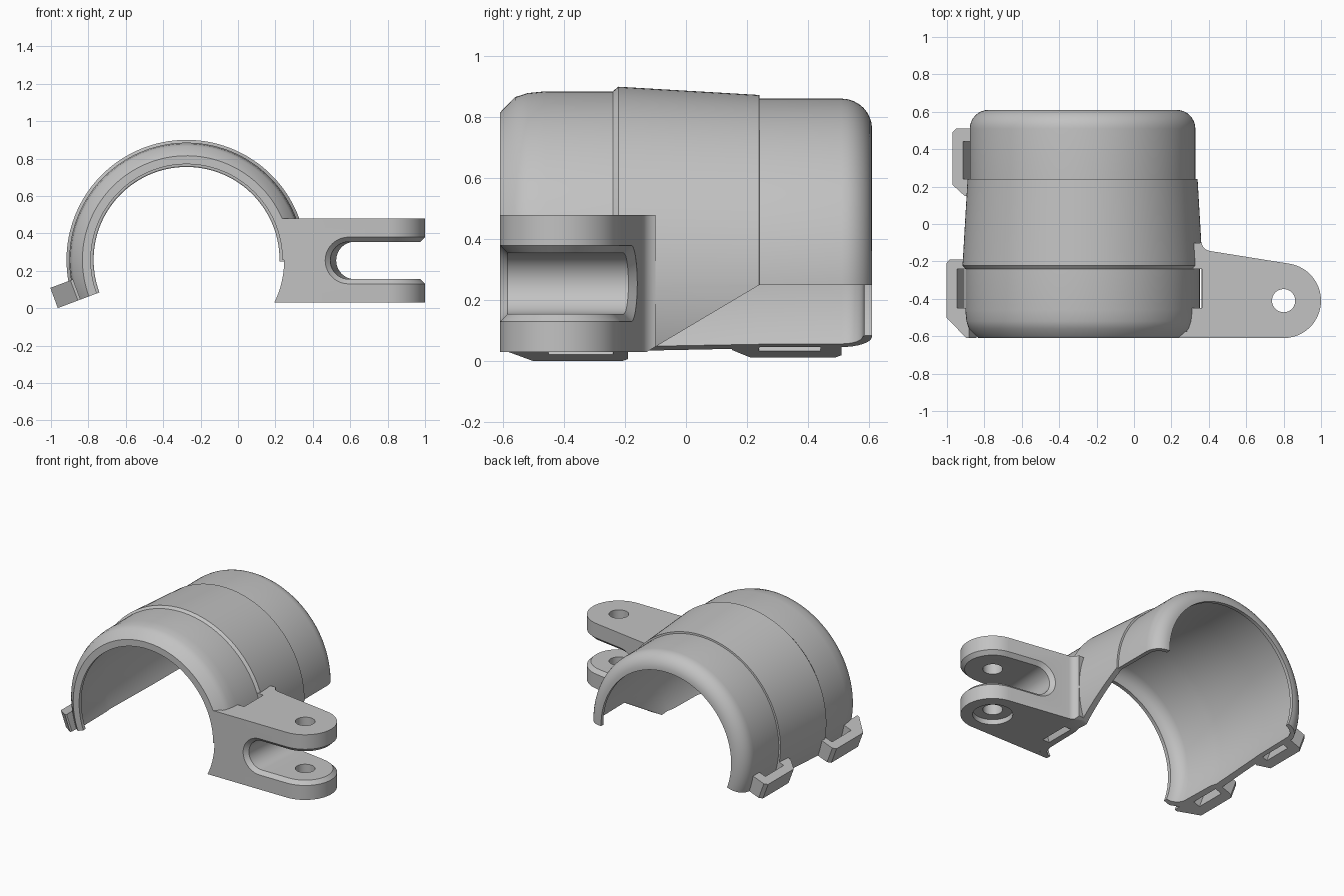
import bpy, bmesh
from math import sin, cos, radians
from mathutils import Matrix, Vector

if "Cube" in bpy.data.objects:
    bpy.data.objects.remove(bpy.data.objects["Cube"])

CX, CZ = -0.275, 0.258      # axis of the half ring

grey = bpy.data.materials.new("plain grey")
grey.use_nodes = True
grey.diffuse_color = (0.54, 0.54, 0.54, 1)
grey.node_tree.nodes["Principled BSDF"].inputs["Base Color"].default_value = (0.54, 0.54, 0.54, 1)


def make(name, bm):
    bmesh.ops.recalc_face_normals(bm, faces=bm.faces)
    mesh = bpy.data.meshes.new(name)
    bm.to_mesh(mesh)
    bm.free()
    mesh.materials.append(grey)
    obj = bpy.data.objects.new(name, mesh)
    bpy.context.collection.objects.link(obj)
    return obj


def prism(name, pts, a, b, axes):
    """Extrude a 2D outline from a to b; axes gives outline u, v and depth directions."""
    u, v, d = (Vector(x) for x in axes)
    bm = bmesh.new()
    low = [bm.verts.new(u * p + v * q + d * a) for p, q in pts]
    high = [bm.verts.new(u * p + v * q + d * b) for p, q in pts]
    bm.faces.new(low)
    bm.faces.new(high)
    n = len(pts)
    for i in range(n):
        j = (i + 1) % n
        bm.faces.new((low[i], low[j], high[j], high[i]))
    return make(name, bm)


X, Y, Z = (1, 0, 0), (0, 1, 0), (0, 0, 1)
XY, XZ, YZ = (X, Y, Z), (X, Z, Y), (Y, Z, X)


def arc(cx, cy, r, start, end, n):
    return [(cx + r * cos(radians(start + (end - start) * i / n)),
             cy + r * sin(radians(start + (end - start) * i / n))) for i in range(n + 1)]


def circle(cx, cy, r, n):
    return arc(cx, cy, r, 0, 360, n)[:-1]


def cut(obj, cutter):
    cutter.hide_render = True
    mod = obj.modifiers.new("cut", 'BOOLEAN')
    mod.operation = 'DIFFERENCE'
    mod.solver = 'EXACT'
    mod.object = cutter
    bpy.context.view_layer.objects.active = obj
    bpy.ops.object.modifier_apply(modifier=mod.name)
    bpy.data.objects.remove(cutter)


def smooth(obj, angle=32):
    bpy.ops.object.select_all(action='DESELECT')
    obj.select_set(True)
    bpy.context.view_layer.objects.active = obj
    bpy.ops.object.shade_smooth_by_angle(angle=radians(angle))


def side_cutter():
    # underside trim: low under the lug, rising to the ring axis at the back
    return prism("trim", [(-0.8, 0.03), (-0.13, 0.03), (0.24, 0.25), (0.8, 0.25),
                          (0.8, -0.4), (-0.8, -0.4)], -0.1, 1.2, YZ)


# Half ring: thin-walled profile of (y, radius) swept around the axis
profile = [(-0.61, 0.512), (-0.61, 0.557), (-0.56, 0.608), (-0.52, 0.621), (-0.46, 0.627),
           (-0.24, 0.627), (-0.222, 0.642), (0.24, 0.615), (0.241, 0.603)]
profile += arc(0.51, 0.503, 0.10, 90, 0, 8)
profile += [(0.61, 0.497), (0.585, 0.497)] + arc(0.51, 0.503, 0.07, 0, 90, 8)
profile += [(0.24, 0.577), (-0.20, 0.600), (-0.25, 0.590), (-0.50, 0.585),
            (-0.545, 0.570), (-0.575, 0.540), (-0.585, 0.512)]
START, END, STEPS = 200.5, -32, 96
bm = bmesh.new()
rings = []
for i in range(STEPS + 1):
    a = radians(START + (END - START) * i / STEPS)
    rings.append([bm.verts.new((CX + r * cos(a), y, CZ + r * sin(a))) for y, r in profile])
for p, q in zip(rings, rings[1:]):
    for k in range(len(profile)):
        m = (k + 1) % len(profile)
        bm.faces.new((p[k], p[m], q[m], q[k]))
bm.faces.new(rings[0])
bm.faces.new(rings[-1])
ring = make("half_ring", bm)
cut(ring, side_cutter())
cut(ring, prism("lip_trim", [(CX, CZ)] + arc(CX, CZ, 0.522, -90, 0, 32), -0.8, -0.5, XZ))
smooth(ring)

# Forked lug
outline = [(0.1, -0.61)] + arc(0.8, -0.41, 0.2, -90, 80, 24)
outline += arc(0.415, -0.09, 0.055, -100, -170, 8) + [(0.1, -0.12)]
lug = prism("forked_lug", outline, 0.0, 0.48, XY)
cut(lug, prism("lip_bore", circle(CX, CZ, 0.522, 120), -0.8, 0.2, XZ))
cut(lug, prism("inner_bore", circle(CX, CZ, 0.602, 120), -0.575, 0.2, XZ))
cut(lug, side_cutter())
cut(lug, prism("fork_gap", arc(0.64, 0.255, 0.1, 90, 270, 20) + [(1.3, 0.155), (1.3, 0.355)],
               -0.8, 0.2, (X, Z, (0.08, 1, 0))))

# Chamfer along the rim of the fork gap
bm = bmesh.new()
bm.from_mesh(lug.data)
rim = []
for e in bm.edges:
    mid = (e.verts[0].co + e.verts[1].co) / 2
    if (mid.x > 0.47 and 0.15 < mid.z < 0.36 and len(e.link_faces) == 2
            and e.calc_face_angle() > radians(60)):
        rim.append(e)
bmesh.ops.bevel(bm, geom=rim, offset=0.025, segments=1, affect='EDGES', clamp_overlap=False)
bm.to_mesh(lug.data)
bm.free()

# Pin hole, recess below, strap slot beside the ring
cut(lug, prism("pin_hole", circle(0.8, -0.41, 0.062, 36), -0.1, 0.6, XY))
cut(lug, prism("pin_recess", circle(0.8, -0.41, 0.125, 36), -0.1, 0.065, XY))
cut(lug, prism("strap_slot", arc(CX, CZ, 0.62, -40, 40, 24) + arc(CX, CZ, 0.675, 40, -40, 24),
               -0.45, -0.24, XZ))
smooth(lug)

# Strap loops on the free edge, built along the radial cut
a = radians(START)
radial, tangent = (cos(a), 0, sin(a)), (sin(a), 0, -cos(a))
loops = {
    "front_strap_loop": ([(0.605, -0.61), (0.62, -0.61), (0.735, -0.5), (0.735, -0.21),
                          (0.715, -0.19), (0.605, -0.19)], (0.58, 0.675, -0.45, -0.24)),
    "back_strap_loop": ([(0.585, 0.15), (0.63, 0.15), (0.70, 0.21), (0.70, 0.49),
                         (0.68, 0.51), (0.585, 0.51)], (0.56, 0.64, 0.24, 0.44)),
}
for name, (pts, (r0, r1, y0, y1)) in loops.items():
    axes = (radial, Y, tangent)
    loop = prism(name, pts, 0, 0.115, axes)
    cut(loop, prism("slot", [(r0, y0), (r1, y0), (r1, y1), (r0, y1)], -0.1, 0.3, axes))
    loop.data.transform(Matrix.Translation((CX, 0, CZ)))
